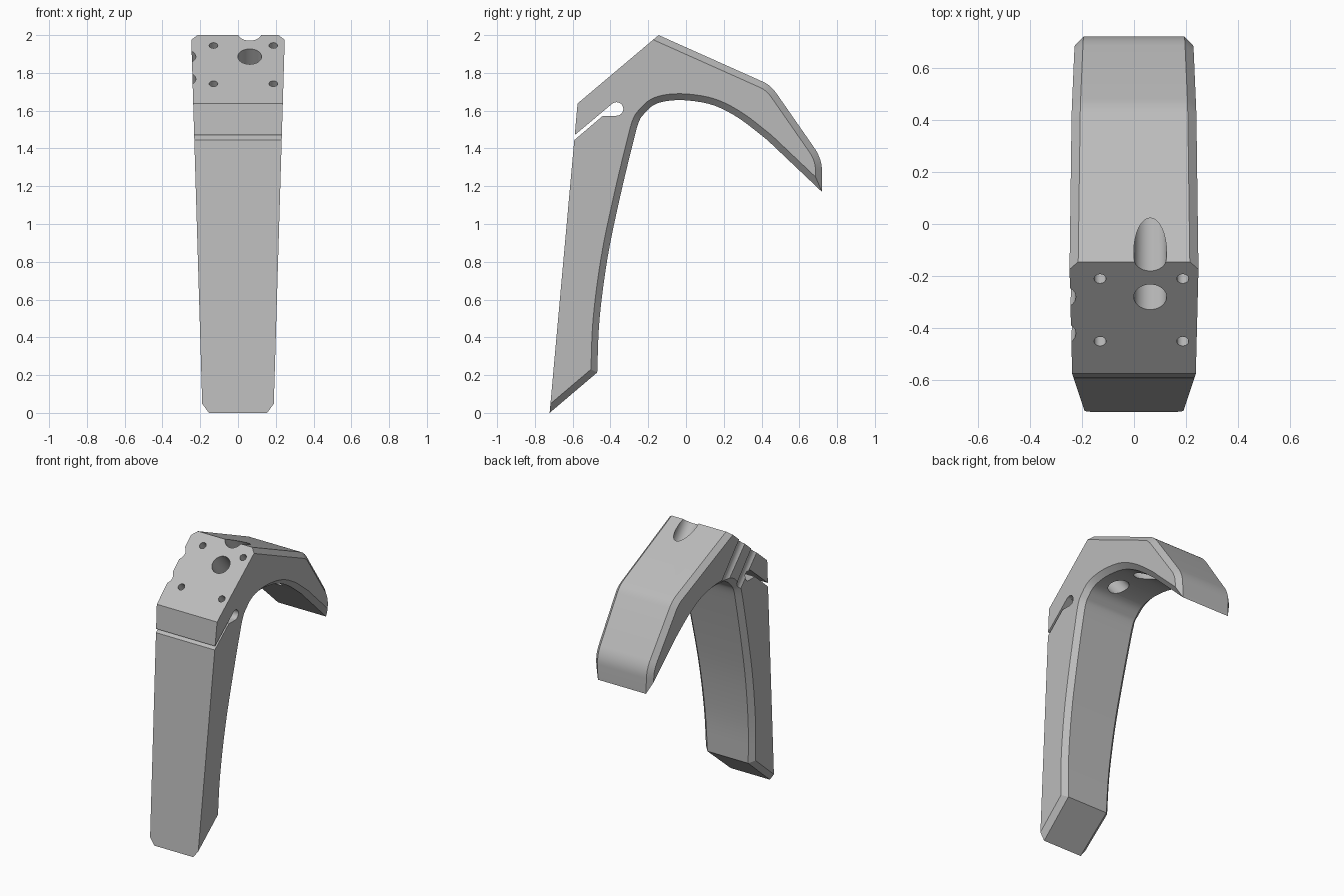
import bpy, bmesh, math
from mathutils import Vector

cube = bpy.data.objects.get("Cube")
if cube:
    bpy.data.objects.remove(cube, do_unlink=True)

grey = bpy.data.materials.new("light grey")
grey.use_nodes = True
colour = (0.5, 0.5, 0.5, 1)
grey.diffuse_color = colour
grey.node_tree.nodes["Principled BSDF"].inputs["Base Color"].default_value = colour


def half_width(z):
    return 0.188 + 0.03 * z


def fillet(a, b, c, steps=6):
    """Quadratic curve from a to c, pulled towards corner b."""
    a, b, c = Vector(a), Vector(b), Vector(c)
    ts = [i / steps for i in range(steps + 1)]
    return [a * (1 - t) ** 2 + b * 2 * t * (1 - t) + c * t * t for t in ts]


def smooth_path(points, steps=4):
    """Catmull-Rom curve through the points."""
    p = [Vector(q) for q in points]
    p = [2 * p[0] - p[1]] + p + [2 * p[-1] - p[-2]]
    out = []
    for a, b, c, d in zip(p, p[1:], p[2:], p[3:]):
        for i in range(steps):
            t = i / steps
            out.append(b + (c - a) * t / 2 + (2 * a - 5 * b + 4 * c - d) * t * t / 2
                       + (3 * b - a - 3 * c + d) * t ** 3 / 2)
    return out + [p[-2]]


def prism(name, profile, width, chamfer=0, plain_edges=0):
    """Extrude a (y, z) profile across x; chamfer rims after the plain edges."""
    bm = bmesh.new()
    right = [bm.verts.new((-width(z), y, z)) for y, z in profile]
    left = [bm.verts.new((width(z), y, z)) for y, z in profile]
    bm.faces.new(right)
    bm.faces.new(left[::-1])
    n = len(profile)
    for i in range(n):
        j = (i + 1) % n
        bm.faces.new((right[j], right[i], left[i], left[j]))
    bmesh.ops.recalc_face_normals(bm, faces=bm.faces)
    if chamfer:
        rims = [bm.edges.get((s[i], s[(i + 1) % n]))
                for s in (right, left) for i in range(plain_edges, n)]
        bmesh.ops.bevel(bm, geom=rims, offset=chamfer, offset_type='OFFSET',
                        segments=1, affect='EDGES', clamp_overlap=False)
    mesh = bpy.data.meshes.new(name)
    bm.to_mesh(mesh)
    bm.free()
    mesh.materials.append(grey)
    obj = bpy.data.objects.new(name, mesh)
    bpy.context.collection.objects.link(obj)
    return obj


# Hooked body: straight front, sloping back, curved inside
inner = smooth_path([(0.43, 1.445), (0.283, 1.558), (0.15, 1.627), (0.02, 1.653),
                     (-0.087, 1.653), (-0.167, 1.632), (-0.22, 1.585),
                     (-0.25, 1.54), (-0.283, 1.42), (-0.352, 1.13),
                     (-0.415, 0.823), (-0.458, 0.495), (-0.47, 0.214)])
front = [(-0.722, 0), (-0.574, 1.638), (-0.145, 2)]
back = fillet((0.41, 1.752), (0.45, 1.733), (0.48, 1.69))
tip = fillet((0.685, 1.395), (0.72, 1.34), (0.72, 1.28)) + [Vector((0.72, 1.17))]
body = prism("hook_body", front + back + tip + inner, half_width, 0.034, 2)

# Keyhole slot through the front of the leg
hole = [(-0.368 + 0.036 * math.cos(a), 1.609 + 0.036 * math.sin(a))
        for a in (math.radians(-90 + i * 15) for i in range(16))]
slot = prism("slot_cutter", [(-0.64, 1.403), (-0.44, 1.573)] + hole + [(-0.64, 1.428)],
             lambda z: 0.4)
cutters = [slot]

# Holes square to the sloping front face
face_dir = Vector((0, 0.429, 0.362)).normalized()
normal = Vector((0, -face_dir.z, face_dir.y))


def drill(name, x, y, radius, depth):
    z = 1.638 + (y + 0.574) * face_dir.z / face_dir.y
    over = 0.15
    centre = Vector((x, y, z)) + normal * (over - depth) / 2
    bpy.ops.mesh.primitive_cylinder_add(vertices=32, radius=radius, depth=depth + over,
                                        location=centre)
    obj = bpy.context.object
    obj.name = name
    obj.rotation_euler = normal.to_track_quat('Z', 'Y').to_euler()
    obj.data.materials.append(grey)
    cutters.append(obj)


for y in (-0.28, -0.132):
    drill("main_hole_cutter", 0.062, y, 0.063, 0.7)
for y in (-0.28, -0.42):
    drill("side_groove_cutter", -0.279, y, 0.056, 0.45)
for x in (-0.13, 0.187):
    for y in (-0.21, -0.45):
        drill("screw_hole_cutter", x, y, 0.023, 0.12)

bpy.context.view_layer.update()
bpy.ops.object.select_all(action='DESELECT')
bpy.context.view_layer.objects.active = body
body.select_set(True)
for cutter in cutters:
    cutter.hide_render = True
    mod = body.modifiers.new("cut", 'BOOLEAN')
    mod.operation = 'DIFFERENCE'
    mod.solver = 'EXACT'
    mod.object = cutter
    bpy.ops.object.modifier_apply(modifier=mod.name)
for cutter in cutters:
    bpy.data.objects.remove(cutter, do_unlink=True)

bpy.ops.object.shade_smooth_by_angle(angle=math.radians(25))
